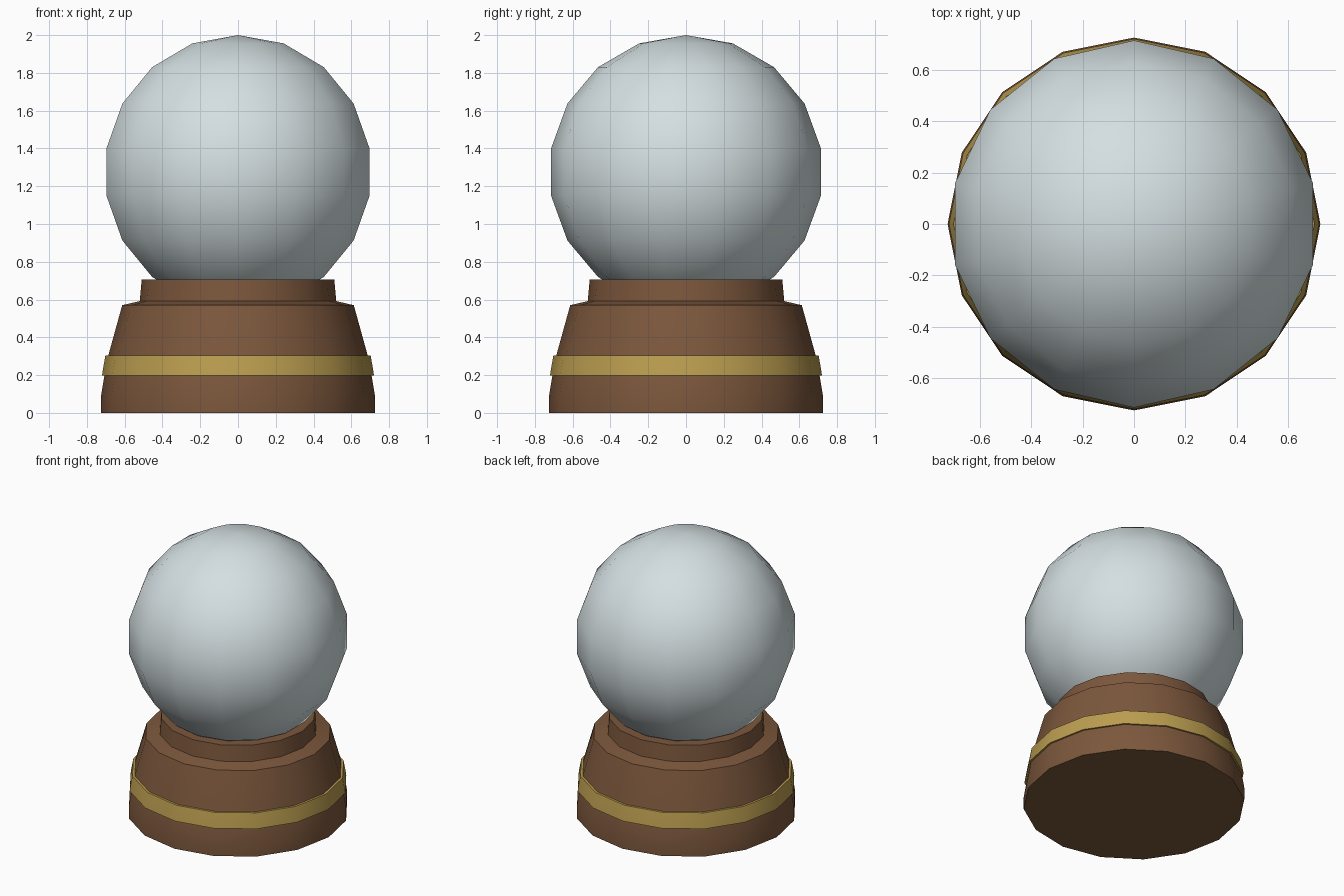
import bpy, bmesh
from math import sin, cos, pi, radians

if "Cube" in bpy.data.objects:
    bpy.data.objects.remove(bpy.data.objects["Cube"])


def material(name, rgb):
    m = bpy.data.materials.new(name)
    m.diffuse_color = (*rgb, 1)
    m.use_nodes = True
    m.node_tree.nodes["Principled BSDF"].inputs["Base Color"].default_value = m.diffuse_color
    return m


def lathe(name, profile, sides, mat, closed=False, angle=30):
    """Spin (radius, z) points around z, one vertex column on the y axis."""
    bm = bmesh.new()
    rings = []
    for r, z in profile:
        if r < 1e-6:
            rings.append([bm.verts.new((0, 0, z))] * sides)
        else:
            rings.append([bm.verts.new((r * sin(2 * pi * i / sides),
                                        r * cos(2 * pi * i / sides), z))
                          for i in range(sides)])
    pairs = list(zip(rings, rings[1:]))
    if closed:
        pairs.append((rings[-1], rings[0]))
    for a, b in pairs:
        for i in range(sides):
            j = (i + 1) % sides
            loop = list(dict.fromkeys((a[i], a[j], b[j], b[i])))
            bm.faces.new(loop)
    if not closed:
        for ring in (rings[0], rings[-1]):
            if ring[0] is not ring[1]:
                bm.faces.new(ring)
    bmesh.ops.recalc_face_normals(bm, faces=bm.faces)
    me = bpy.data.meshes.new(name)
    bm.to_mesh(me)
    bm.free()
    me.materials.append(mat)
    ob = bpy.data.objects.new(name, me)
    bpy.context.collection.objects.link(ob)
    bpy.ops.object.select_all(action='DESELECT')
    ob.select_set(True)
    bpy.context.view_layer.objects.active = ob
    bpy.ops.object.shade_smooth_by_angle(angle=radians(angle))
    return ob


wood = material("wood", (0.2, 0.095, 0.045))
brass = material("brass", (0.5, 0.34, 0.08))
glass = material("glass", (0.66, 0.74, 0.76))

# Stepped wooden base with collar
lathe("base", [(0.725, 0), (0.725, 0.09), (0.707, 0.20), (0.685, 0.31),
               (0.613, 0.57), (0.52, 0.592), (0.51, 0.705)], 16, wood)

# Brass band around the base
lathe("band", [(0.69, 0.197), (0.72, 0.197), (0.717, 0.22), (0.702, 0.305),
               (0.67, 0.305)], 16, brass, closed=True)

# Glass globe: nine bands, fourteen segments
R, CZ = 0.725, 1.275
globe = [(R * sin(pi * k / 9), CZ + R * cos(pi * k / 9)) for k in range(10)]
lathe("globe", globe, 14, glass)
